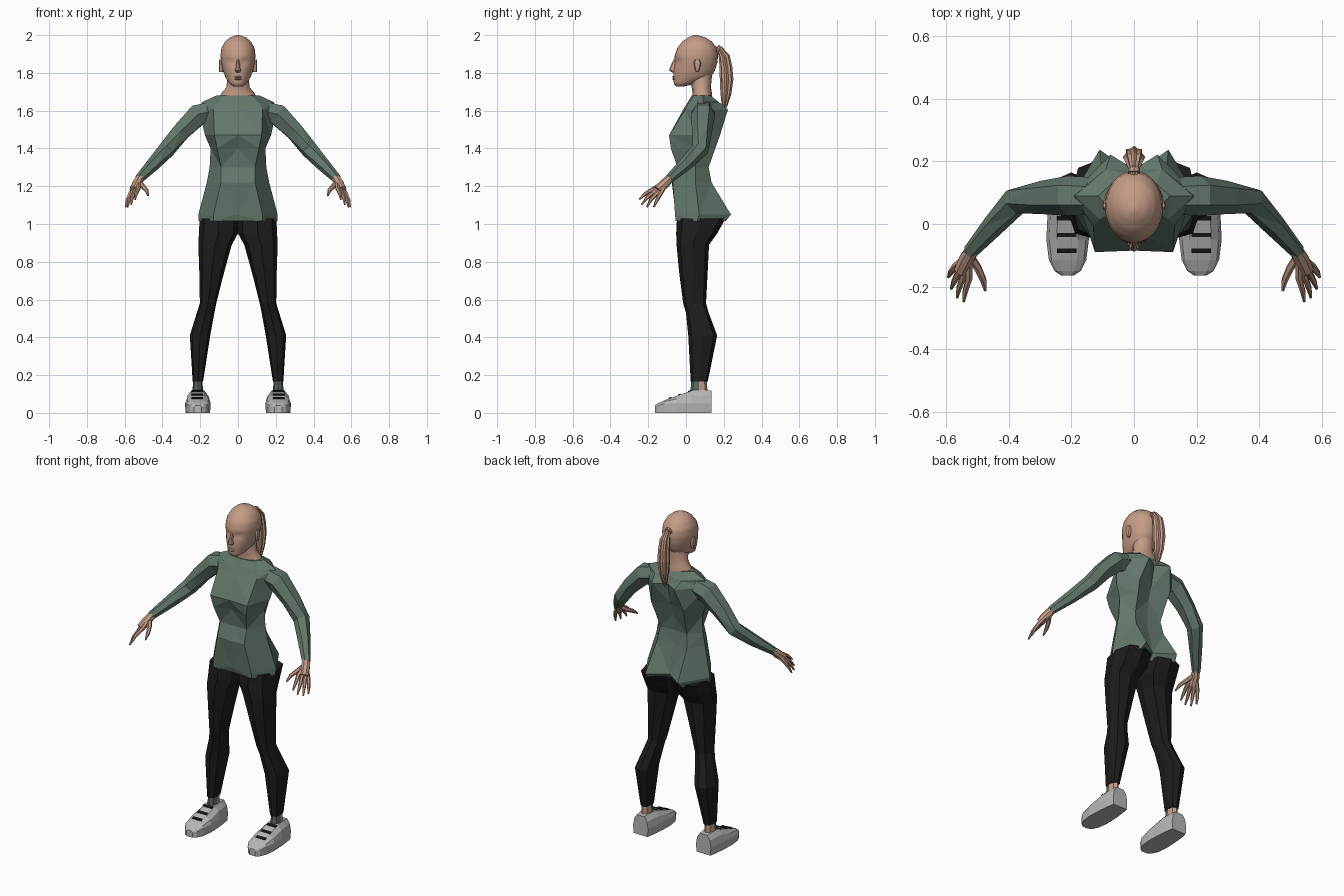
import bpy, bmesh, math
from mathutils import Vector

if "Cube" in bpy.data.objects:
    bpy.data.objects.remove(bpy.data.objects["Cube"])


def material(name, rgb):
    m = bpy.data.materials.new(name)
    m.diffuse_color = (*rgb, 1)
    m.use_nodes = True
    m.node_tree.nodes["Principled BSDF"].inputs["Base Color"].default_value = m.diffuse_color
    return m


SKIN = material("skin", (0.55, 0.33, 0.24))
GREEN = material("green_shirt", (0.125, 0.185, 0.145))
BLACK = material("black_trousers", (0.012, 0.012, 0.012))
GREY = material("grey_shoe", (0.47, 0.47, 0.47))
SOCK = material("sock_green", (0.10, 0.14, 0.12))
LACE = material("lace_black", (0.01, 0.01, 0.01))


def loft(name, rings, mats, smooth=False, rule=None, tri=False):
    """Skin a stack of closed rings and cap both ends."""
    bm = bmesh.new()
    loops = [[bm.verts.new(p) for p in r] for r in rings]
    n = len(loops[0])
    for a, b in zip(loops, loops[1:]):
        for i in range(n):
            j = (i + 1) % n
            bm.faces.new((a[i], a[j], b[j], b[i]))
    bm.faces.new(loops[0])
    bm.faces.new(loops[-1])
    bmesh.ops.recalc_face_normals(bm, faces=bm.faces)
    if tri:
        bmesh.ops.triangulate(bm, faces=bm.faces)
    if rule:
        bm.normal_update()
        for f in bm.faces:
            f.material_index = rule(f)
    me = bpy.data.meshes.new(name)
    bm.to_mesh(me)
    bm.free()
    ob = bpy.data.objects.new(name, me)
    bpy.context.collection.objects.link(ob)
    for m in mats:
        me.materials.append(m)
    if smooth:
        bpy.ops.object.select_all(action='DESELECT')
        ob.select_set(True)
        bpy.context.view_layer.objects.active = ob
        bpy.ops.object.shade_smooth_by_angle(angle=math.radians(40))
    return ob


def oval(z, x0, x1, y0, y1, n=8, box=1.0):
    """Horizontal ring filling x0..x1, y0..y1; box pushes diagonals outward."""
    pts = []
    for i in range(n):
        a = 2 * math.pi * i / n
        k = 1 + (box - 1) * abs(math.sin(2 * a))
        pts.append(Vector(((x0 + x1) / 2 + (x1 - x0) / 2 * math.cos(a) * k,
                           (y0 + y1) / 2 + (y1 - y0) / 2 * math.sin(a) * k, z)))
    return pts


def tube(path, n=6, flute=1.0):
    """Rings along a path of (x, y, z, radius)."""
    P = [Vector(p[:3]) for p in path]
    rings = []
    for i, p in enumerate(P):
        d = (P[min(i + 1, len(P) - 1)] - P[max(i - 1, 0)]).normalized()
        u = d.cross(Vector((1, 0, 0))).normalized()
        v = d.cross(u)
        rings.append([p + (u * math.cos(t) + v * math.sin(t)) * path[i][3] * (flute if k % 2 else 1)
                      for k in range(n) for t in [2 * math.pi * k / n]])
    return rings


def flip(rings, s):
    return [[Vector((p[0] * s, p[1], p[2])) for p in r] for r in rings]


# shirt body: z, centre front y, front corner x y, side x y, back corner x y, centre back y
TORSO = [
    (1.015, -.045, .13, -.055, .208, .06, .12, .21, .13),
    (1.05, -.055, .13, -.058, .21, .07, .11, .238, .16),
    (1.22, -.075, .09, -.07, .165, .05, .10, .135, .12),
    (1.30, -.045, .09, -.045, .15, .05, .09, .12, .11),
    (1.40, -.055, .11, -.08, .145, .05, .10, .155, .125),
    (1.47, -.085, .125, -.09, .175, .06, .11, .18, .145),
    (1.605, -.015, .13, -.005, .205, .09, .075, .222, .175),
    (1.645, .01, .11, .015, .19, .09, .09, .175, .155),
    (1.68, .03, .07, .04, .115, .09, .07, .13, .13)]
rings = []
for z, cf, fx, fy, sx, sy, bx, by, cb in TORSO:
    rings.append([(0, cf, z), (fx, fy, z), (sx, sy, z), (bx, by, z),
                  (0, cb, z), (-bx, by, z), (-sx, sy, z), (-fx, fy, z)])
loft("shirt_body", rings, [GREEN], tri=True)

# neck with flared base
loft("neck", [oval(1.66, -.10, .10, .035, .14, 12), oval(1.69, -.09, .09, .035, .138, 12),
              oval(1.725, -.06, .06, .03, .132, 12), oval(1.81, -.058, .058, .01, .14, 12)],
     [SKIN], True)

# head: z, half width, front y, back y
HEAD = [(1.727, .022, -.052, -.015), (1.742, .045, -.064, .045), (1.775, .066, -.067, .13),
        (1.81, .079, -.065, .152), (1.85, .088, -.061, .165), (1.89, .093, -.06, .17),
        (1.93, .088, -.047, .163), (1.965, .069, -.02, .138), (1.987, .044, .01, .105),
        (2.0, .008, .04, .06)]
rings = []
for a, b in zip(HEAD, HEAD[1:]):
    for t in (0, 1 / 3, 2 / 3):
        z, w, f, k = (p + (q - p) * t for p, q in zip(a, b))
        rings.append(oval(z, -w, w, f, k, 32))
z, w, f, k = HEAD[-1]
rings.append(oval(z, -w, w, f, k, 32))
for r in rings:                       # eye sockets
    for p in r:
        if p.y < 0:
            q = ((abs(p.x) - .035) / .017) ** 2 + ((p.z - 1.858) / .013) ** 2
            p.y += .012 * math.exp(-q)
loft("head", rings, [SKIN], True)

# nose and lips
loft("nose", [oval(1.803, -.010, .010, -.074, -.05), oval(1.813, -.017, .017, -.089, -.05),
              oval(1.825, -.012, .012, -.087, -.05), oval(1.872, -.007, .007, -.064, -.04)],
     [SKIN], True)
for name, z in (("upper_lip", 1.779), ("lower_lip", 1.768)):
    loft(name, [oval(z - .005, -.012, .012, -.068, -.05), oval(z, -.024, .024, -.074, -.04),
                oval(z + .005, -.012, .012, -.068, -.05)], [SKIN], True)

# hair tail and its tie
loft("ponytail", tube([(0, .150, 1.925, .014), (0, .178, 1.925, .018), (0, .203, 1.885, .030),
                       (0, .211, 1.83, .034), (0, .215, 1.765, .036), (0, .211, 1.69, .029),
                       (0, .205, 1.635, .017), (0, .20, 1.60, .006)], 16, .78), [SKIN])
loft("hair_tie", tube([(0, .164, 1.927, .021), (0, .176, 1.923, .021)], 10), [SKIN])

# leg: z, inner x, outer x, front y, back y
LEG = [(1.03, .0, .203, -.048, .21), (.95, .0, .207, -.052, .165), (.89, .033, .21, -.05, .122),
       (.75, .072, .205, -.037, .115), (.58, .115, .202, -.015, .106), (.53, .125, .218, 0, .12),
       (.41, .147, .255, .012, .165), (.165, .185, .24, .025, .115)]
# shoe: y, half width, top z
SHOE = [(.135, .05, .118), (.09, .058, .122), (.035, .064, .12), (-.05, .068, .09),
        (-.115, .06, .066), (-.15, .042, .05), (-.165, .02, .04)]
# finger: knuckle, middle joint, tip
FINGERS = {
    "index_finger": ((.527, -.172, 1.187), (.54, -.215, 1.16), (.545, -.248, 1.13)),
    "middle_finger": ((.545, -.165, 1.175), (.56, -.205, 1.14), (.566, -.235, 1.103)),
    "ring_finger": ((.56, -.152, 1.165), (.576, -.185, 1.13), (.585, -.207, 1.09)),
    "little_finger": ((.571, -.135, 1.16), (.587, -.155, 1.125), (.594, -.17, 1.09)),
    "thumb": ((.50, -.14, 1.195), (.482, -.18, 1.175), (.476, -.213, 1.15))}

for side, s in (("right", -1), ("left", 1)):
    # sleeve
    arm = [(.14, .09, 1.595, .06), (.212, .09, 1.578, .064), (.30, .085, 1.49, .053),
           (.377, .075, 1.395, .046), (.45, -.005, 1.315, .036), (.525, -.09, 1.237, .024)]
    loft(side + "_sleeve", flip(tube(arm), s), [GREEN], tri=True)

    # hand: palm plus tapering digits
    palm = [((.515, -.078, 1.25), .021), ((.533, -.108, 1.218), .026), ((.552, -.15, 1.18), .024)]
    loft(side + "_palm", flip(tube([(*p, r) for p, r in palm], 8), s), [SKIN], True)
    for name, (k, m, t) in FINGERS.items():
        r = .011 if name == "thumb" else .0095
        path = [(.527, -.10, 1.225, .014), (*k, r + .002), (*m, r), (*t, .0045)]
        loft(side + "_" + name, flip(tube(path), s), [SKIN], True)

    # ear
    ear = [oval(z, .10 - d, .10 + d * .6, .06 - w, .06 + w) for z, w, d in
           ((1.805, .006, .014), (1.825, .014, .016), (1.855, .02, .016), (1.872, .01, .012))]
    loft(side + "_ear", flip([[p - Vector((.008, 0, 0)) for p in r] for r in ear], s), [SKIN], True)

    # trouser leg
    loft(side + "_trouser_leg", flip([oval(*l, box=1.08) for l in LEG], s), [BLACK], tri=True)

    # ankle: sock in front, bare skin behind
    loft(side + "_ankle", flip([oval(.08, .182, .245, .02, .115), oval(.19, .19, .235, .03, .11)], s),
         [SOCK, SKIN], rule=lambda f: int(f.calc_center_median().y > .075))

    # shoe with sole edge, bevelled shoulder and flat tongue
    rings = []
    for y, w, h in SHOE:
        e = min(.05, h * .75)
        half = [(.95 * w, 0), (w, e), (.86 * w, e + (h - e) * .6), (.5 * w, h)]
        rings.append([Vector((.2125 + x, y, z)) for x, z in half] +
                     [Vector((.2125 - x, y, z)) for x, z in reversed(half)])
    loft(side + "_shoe", flip(rings, s), [GREY])

    # laces lying on the sloping upper
    for i, (y, z) in enumerate(((.018, .1155), (-.035, .097), (-.085, .079))):
        rows = []
        for dy in (-.007, .007):
            c = z + dy * .35
            rows.append([Vector((.215 + x, y + dy, c + dz)) for x, dz in
                         ((-.031, -.003), (.031, -.003), (.031, .003), (-.031, .003))])
        loft(f"{side}_lace_{i + 1}", flip(rows, s), [LACE])
